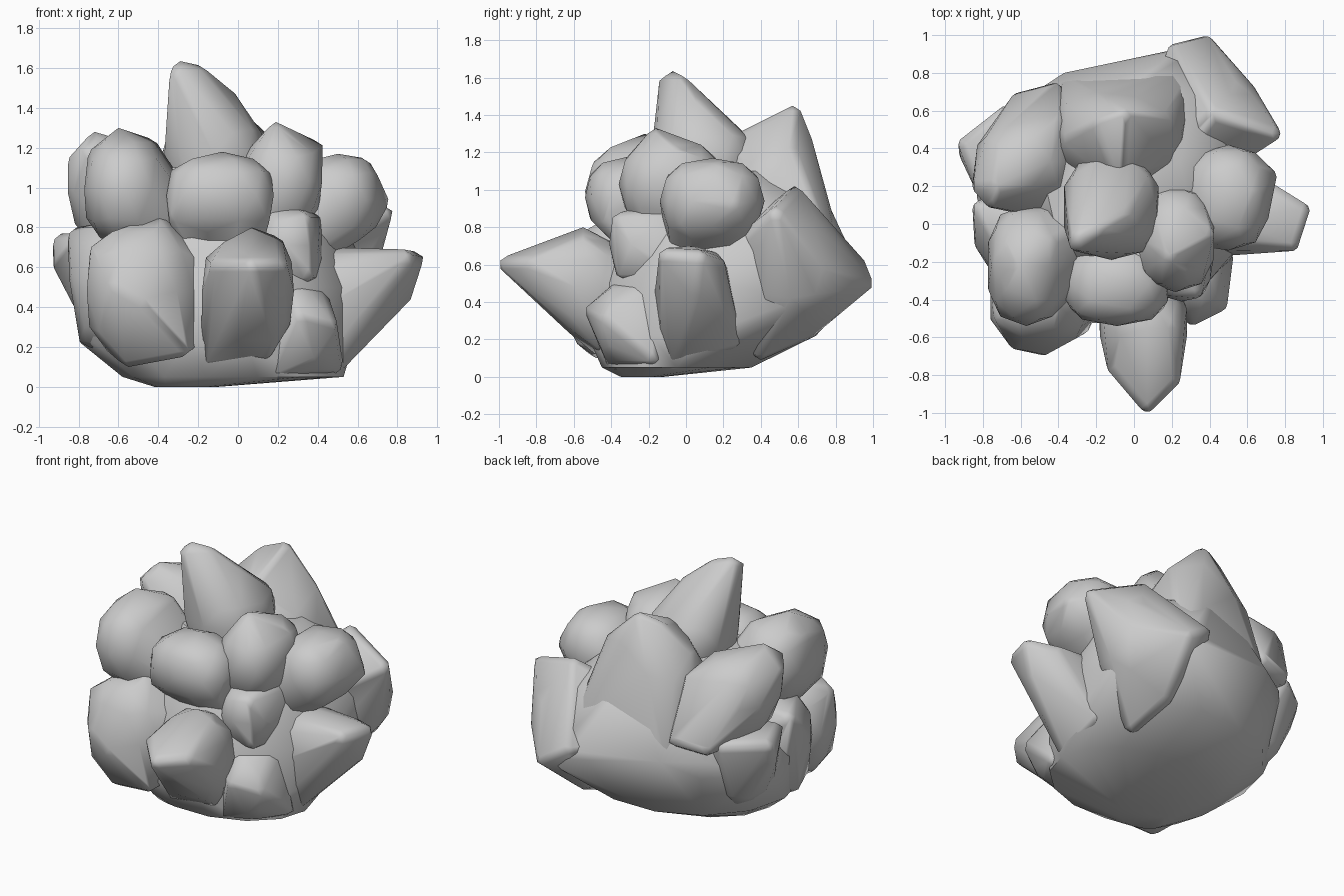
import bpy, bmesh
from math import sin, cos, pi, radians
from mathutils import Vector


def unit_ball(level, power):
    """Ball points; a power below 1 makes the ball boxier."""
    bm = bmesh.new()
    bmesh.ops.create_icosphere(bm, subdivisions=level, radius=1)
    pts = [Vector([(abs(a) ** power) * (1 if a > 0 else -1) if abs(a) > 1e-4 else 0
                   for a in v.co]) for v in bm.verts]
    bm.free()
    return pts


BALL, NUB = unit_ball(2, 0.8), unit_ball(1, 1)


def hull(name, points):
    """Smooth-shaded convex solid around a set of points."""
    bm = bmesh.new()
    for p in points:
        bm.verts.new(p)
    res = bmesh.ops.convex_hull(bm, input=bm.verts[:])
    loose = {g for g in res["geom_interior"] + res["geom_unused"]
             if isinstance(g, bmesh.types.BMVert)}
    bmesh.ops.delete(bm, geom=list(loose), context='VERTS')
    loose = [v for v in bm.verts if not v.link_faces]
    bmesh.ops.delete(bm, geom=loose, context='VERTS')
    bmesh.ops.recalc_face_normals(bm, faces=bm.faces[:])
    me = bpy.data.meshes.new(name)
    bm.to_mesh(me)
    bm.free()
    me.shade_smooth()
    me.set_sharp_from_angle(angle=radians(50))
    ob = bpy.data.objects.new(name, me)
    bpy.context.collection.objects.link(ob)
    return ob


def lobe(name, belly, radii, tips, nub=0.05, root=(-0.05, 0.05, 0.45)):
    """Swollen belly, drawn out to blunt tips and back to the root."""
    c, r = Vector(belly), Vector(radii)
    pts = [c + Vector((b.x * r.x, b.y * r.y, b.z * r.z)) for b in BALL]
    for t in tips:
        pts += [Vector(t) + n * nub for n in NUB]
    pts += [Vector(root) + n * 0.12 for n in NUB]
    hull(name, pts)


# Rounded core and underside: z, x range, y range
core = []
for z, x0, x1, y0, y1 in ((0.0, -0.42, -0.1, -0.35, -0.12),
                          (0.05, -0.58, 0.53, -0.46, 0.36),
                          (0.22, -0.79, 0.58, -0.54, 0.71),
                          (0.5, -0.83, 0.6, -0.52, 0.79),
                          (0.8, -0.67, 0.48, -0.39, 0.72),
                          (1.1, -0.46, 0.28, -0.2, 0.54)):
    for i in range(14):
        a = 2 * pi * i / 14
        core.append(((x0 + x1) / 2 + (x1 - x0) / 2 * cos(a),
                     (y0 + y1) / 2 + (y1 - y0) / 2 * sin(a), z))
# Broad smooth back of the core
core += [(0.39, 0.96, 0.5), (0.22, 0.91, 0.58), (0.62, 0.62, 0.42),
         (-0.37, 0.8, 0.62), (-0.6, 0.65, 0.62), (-0.84, 0.36, 0.5),
         (-0.08, 0.68, 1.1), (0.34, 0.68, 0.88), (0.6, 0.5, 0.78)]
hull("core", core)

# Crown lobes
lobe("peak_lobe", (-0.12, 0.09, 1.16), (0.26, 0.28, 0.22),
     [(-0.3, -0.1, 1.56), (-0.29, -0.07, 1.585), (-0.2, -0.03, 1.565),
      (-0.06, 0.05, 1.45)])
lobe("upper_left_lobe", (-0.57, -0.22, 0.99), (0.21, 0.32, 0.27),
     [(-0.6, -0.22, 1.25), (-0.72, -0.36, 1.0), (-0.45, -0.1, 1.2),
      (-0.7, -0.2, 1.17)])
lobe("upper_right_lobe", (0.22, -0.08, 1.03), (0.21, 0.28, 0.24),
     [(0.19, -0.16, 1.28), (0.38, -0.06, 1.19)])
lobe("right_ball_lobe", (0.5, 0.14, 0.94), (0.22, 0.28, 0.23),
     [(0.62, 0.18, 1.1), (0.71, 0.25, 0.92)])
lobe("upper_front_lobe", (-0.09, -0.32, 0.96), (0.28, 0.22, 0.21),
     [(-0.08, -0.3, 1.13), (-0.27, -0.44, 1.05), (0.12, -0.42, 0.85),
      (-0.3, -0.42, 0.85)])
lobe("back_left_crown_lobe", (-0.59, 0.33, 0.96), (0.25, 0.22, 0.27),
     [(-0.72, 0.21, 1.23), (-0.81, 0.2, 1.13), (-0.81, 0.22, 1.0),
      (-0.75, 0.13, 1.17), (-0.42, 0.54, 1.08), (-0.61, 0.65, 0.72),
      (-0.42, 0.7, 0.75)])
lobe("back_crown_lobe", (-0.08, 0.48, 0.92), (0.36, 0.26, 0.33),
     [(-0.18, 0.53, 1.36), (-0.06, 0.57, 1.4), (0.0, 0.63, 1.25),
      (0.1, 0.74, 0.85), (-0.08, 0.25, 1.24), (0.15, 0.55, 1.2),
      (-0.33, 0.45, 1.2), (0.3, 0.8, 0.55), (-0.35, 0.74, 0.6)])

# Skirt lobes
lobe("front_lobe", (0.05, -0.52, 0.48), (0.24, 0.18, 0.28),
     [(0.07, -0.95, 0.6), (0.2, -0.82, 0.6), (0.07, -0.55, 0.75),
      (0.18, -0.55, 0.71), (-0.1, -0.75, 0.6), (-0.14, -0.45, 0.15),
      (0.13, -0.45, 0.18)], root=(0.0, -0.1, 0.45))
lobe("front_left_lobe", (-0.49, -0.42, 0.48), (0.28, 0.22, 0.34),
     [(-0.62, -0.62, 0.5), (-0.48, -0.65, 0.42), (-0.7, -0.48, 0.68),
      (-0.28, -0.54, 0.2), (-0.55, -0.48, 0.15), (-0.4, -0.4, 0.81)])
lobe("right_lobe", (0.46, 0.04, 0.42), (0.18, 0.21, 0.28),
     [(0.885, 0.07, 0.63), (0.83, -0.1, 0.64), (0.83, 0.05, 0.46),
      (0.74, 0.16, 0.6), (0.5, -0.05, 0.12), (0.52, 0.25, 0.2)])
lobe("front_right_small_lobe", (0.25, -0.22, 0.71), (0.16, 0.19, 0.2),
     [(0.32, -0.35, 0.83), (0.34, -0.33, 0.57), (0.37, -0.1, 0.83),
      (0.39, -0.08, 0.57)])
lobe("front_right_low_lobe", (0.33, -0.3, 0.28), (0.15, 0.18, 0.22),
     [(0.31, -0.49, 0.35), (0.45, -0.42, 0.31), (0.48, -0.18, 0.11),
      (0.2, -0.38, 0.09), (0.27, -0.35, 0.47), (0.4, -0.16, 0.46)],
     root=(0.05, 0.0, 0.3))
lobe("back_right_lobe", (0.46, 0.56, 0.6), (0.22, 0.22, 0.3),
     [(0.38, 0.95, 0.5), (0.22, 0.91, 0.6), (0.73, 0.48, 0.86),
      (0.6, 0.7, 0.6), (0.42, 0.58, 0.97), (0.35, 0.4, 0.14),
      (0.3, 0.65, 0.25)])
lobe("left_lobe", (-0.62, 0.3, 0.5), (0.2, 0.23, 0.26),
     [(-0.885, 0.42, 0.72), (-0.88, 0.37, 0.62), (-0.68, 0.58, 0.72),
      (-0.8, 0.2, 0.72)])
lobe("left_side_lobe", (-0.6, -0.05, 0.5), (0.23, 0.25, 0.34),
     [(-0.81, 0.08, 0.75), (-0.8, -0.1, 0.55), (-0.75, -0.05, 0.25)])
